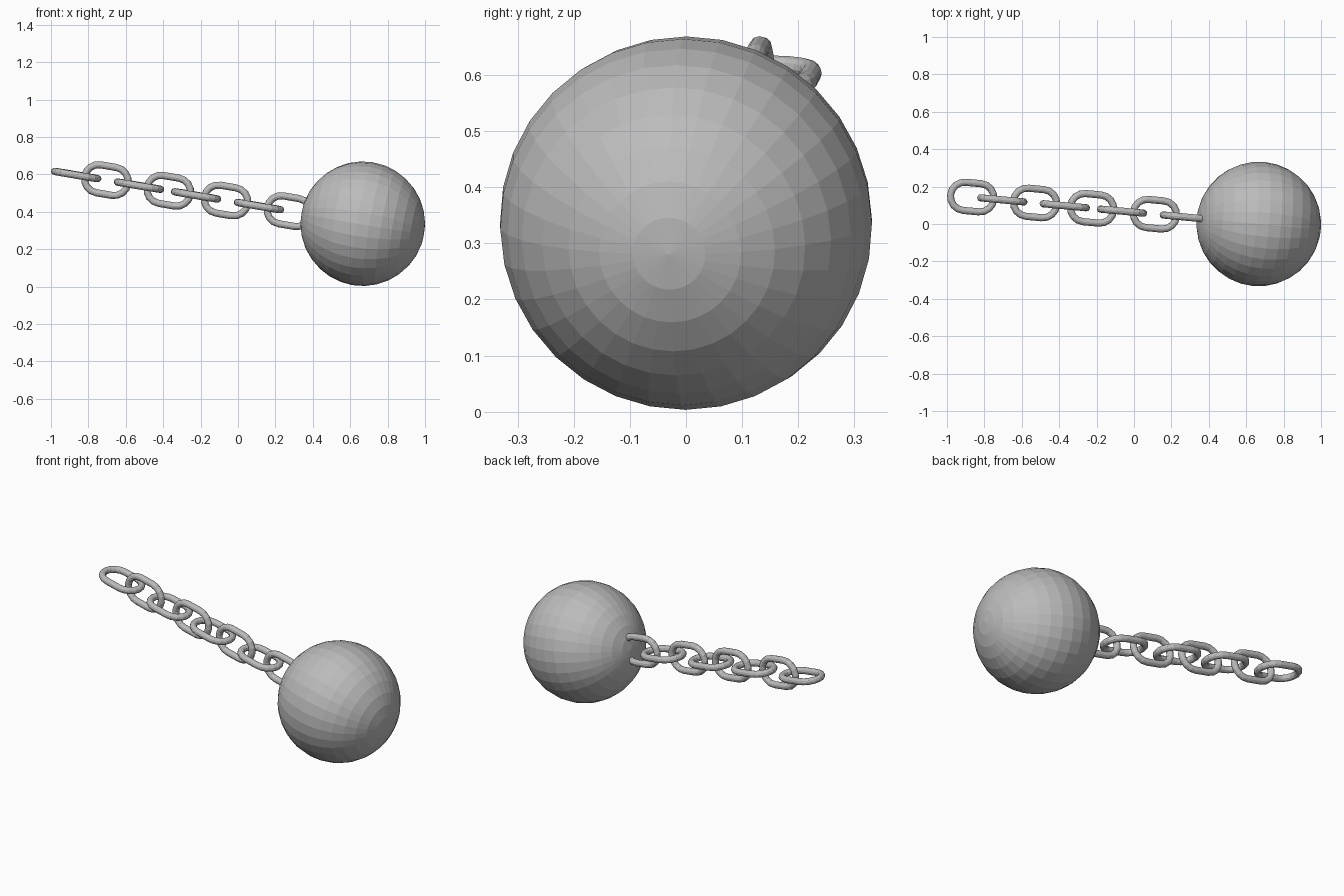
import bpy, bmesh, math
from mathutils import Vector, Matrix

if "Cube" in bpy.data.objects:
    bpy.data.objects.remove(bpy.data.objects["Cube"])

metal = bpy.data.materials.new("iron_grey")
metal.diffuse_color = (0.5, 0.5, 0.5, 1)
metal.use_nodes = True
metal.node_tree.nodes["Principled BSDF"].inputs["Base Color"].default_value = metal.diffuse_color

CENTRE = Vector((0.667, 0, 0.336))            # middle of the ball
along = Vector((1, -0.094, -0.17)).normalized()  # chain direction, toward the ball
up = (Vector((0, 0, 1)) - along * along.z).normalized()
side = up.cross(along)


def frame(a, b, c, origin):
    m = Matrix((a, b, c)).transposed().to_4x4()
    m.translation = origin
    return m


def finish(name, bm, matrix):
    bmesh.ops.recalc_face_normals(bm, faces=bm.faces)
    me = bpy.data.meshes.new(name)
    bm.to_mesh(me)
    bm.free()
    me.materials.append(metal)
    ob = bpy.data.objects.new(name, me)
    ob.matrix_world = matrix
    bpy.context.collection.objects.link(ob)


def add_link(name, matrix, straight=0.085, radius=0.0755, wire=0.019, steps=8, sides=12):
    # round wire swept around a stadium path lying in local XY
    bm = bmesh.new()
    rings = []
    for end in (1, -1):
        for i in range(steps + 1):
            a = math.pi * (i / steps - 0.5) + (0 if end == 1 else math.pi)
            out = Vector((math.cos(a), math.sin(a), 0))
            mid = Vector((end * straight / 2, 0, 0)) + out * radius
            ring = []
            for k in range(sides):
                t = 2 * math.pi * k / sides
                ring.append(bm.verts.new(mid + wire * (out * math.cos(t) + Vector((0, 0, math.sin(t))))))
            rings.append(ring)
    for i, r in enumerate(rings):
        n = rings[(i + 1) % len(rings)]
        for k in range(sides):
            j = (k + 1) % sides
            bm.faces.new((r[k], r[j], n[j], n[k]))
    finish(name, bm, matrix)


# faceted ball, poles lined up with the chain
ball = bmesh.new()
bmesh.ops.create_uvsphere(ball, u_segments=32, v_segments=16, radius=0.333)
finish("iron_ball", ball, frame(up, side, along, CENTRE))

# chain: flat and upright links alternate, the last one sinks into the ball
link_x = (-0.865, -0.704, -0.529, -0.37, -0.224, -0.064, 0.112, 0.272)
for i, x in enumerate(link_x):
    pos = CENTRE + along * ((x - CENTRE.x) / along.x)
    if i % 2 == 0:
        m = frame(along, side, up, pos)
    else:
        m = frame(along, up, -side, pos)
    add_link(f"chain_link_{i + 1}", m)
